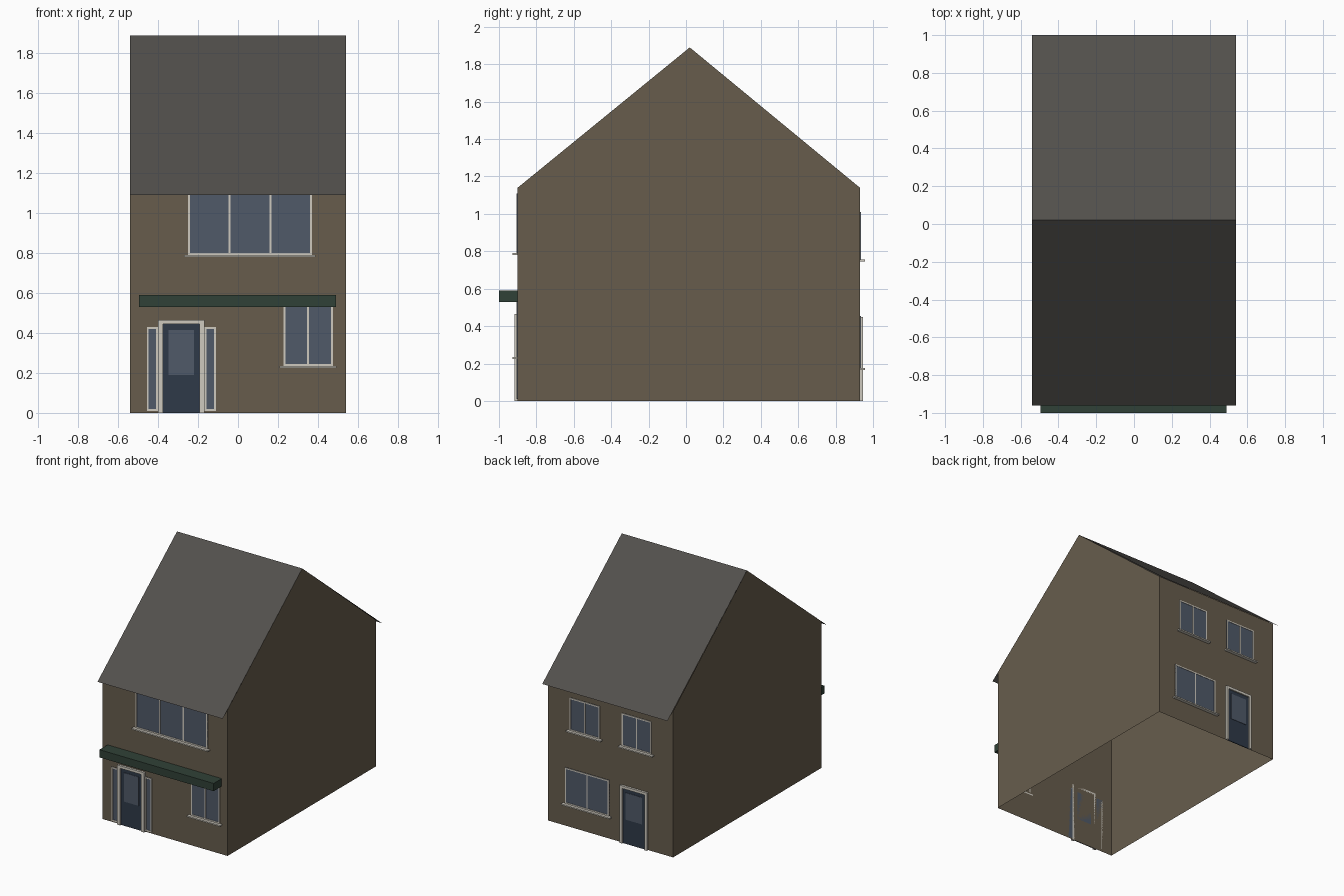
import bpy

if "Cube" in bpy.data.objects:
    bpy.data.objects.remove(bpy.data.objects["Cube"])


def material(name, rgb):
    m = bpy.data.materials.new(name)
    m.diffuse_color = (*rgb, 1)
    m.use_nodes = True
    m.node_tree.nodes["Principled BSDF"].inputs["Base Color"].default_value = m.diffuse_color
    return m


BRICK = material("brick", (0.135, 0.108, 0.073))
SLATE = material("slate", (0.085, 0.08, 0.073))
TRIM = material("white_trim", (0.62, 0.59, 0.52))
GLASS = material("glass", (0.08, 0.1, 0.14))
DOOR = material("door_paint", (0.028, 0.042, 0.066))
GREEN = material("canopy_green", (0.03, 0.053, 0.038))

W = 0.54                       # half width
FRONT, BACK = -0.90, 0.93      # wall planes
RIDGE_Y, RIDGE_Z = 0.02, 1.89


def mesh(name, verts, faces, mat):
    me = bpy.data.meshes.new(name)
    me.from_pydata(verts, [], faces)
    me.materials.append(mat)
    ob = bpy.data.objects.new(name, me)
    bpy.context.collection.objects.link(ob)
    return ob


def boxes(name, wall, parts, mat):
    """Boxes (x0, x1, z0, z1, depth) standing out from a wall plane."""
    out = -1 if wall < 0 else 1
    verts, faces = [], []
    for x0, x1, z0, z1, depth in parts:
        n = len(verts)
        ya, yb = sorted((wall, wall + out * depth))
        verts += [(x, y, z) for z in (z0, z1)
                  for x, y in ((x0, ya), (x1, ya), (x1, yb), (x0, yb))]
        faces += [tuple(n + i for i in f) for f in
                  ((3, 2, 1, 0), (4, 5, 6, 7), (0, 1, 5, 4),
                   (1, 2, 6, 5), (2, 3, 7, 6), (3, 0, 4, 7))]
    return mesh(name, verts, faces, mat)


def window(name, wall, x0, x1, z0, z1, panes=1, sill=True):
    t, d = 0.01, 0.006
    boxes(name + "_glass", wall, [(x0, x1, z0, z1, 0.003)], GLASS)
    bars = [(x0, x1, z0, z0 + t, d), (x0, x1, z1 - t, z1, d)]
    for i in range(panes + 1):
        c = x0 + t / 2 + (x1 - x0 - t) * i / panes
        bars.append((c - t / 2, c + t / 2, z0 + t, z1 - t, d))
    boxes(name + "_frame", wall, bars, TRIM)
    if sill:
        boxes(name + "_sill", wall,
              [(x0 - 0.02, x1 + 0.018, z0 - 0.01, z0, 0.027)], TRIM)


def door(name, wall, x0, x1, top, t):
    boxes(name + "_frame", wall,
          [(x0, x0 + t, 0, top, 0.017), (x1 - t, x1, 0, top, 0.017),
           (x0 + t, x1 - t, top - 0.02, top, 0.017)], TRIM)
    boxes(name + "_leaf", wall, [(x0 + t, x1 - t, 0, top - 0.02, 0.006)], DOOR)
    boxes(name + "_light", wall,
          [(x0 + t + 0.027, x1 - t - 0.027, 0.19, top - 0.05, 0.009)], GLASS)


# Walls: gabled shell, open underneath
profile = [(FRONT, 0), (BACK, 0), (BACK, 1.14), (RIDGE_Y, RIDGE_Z), (FRONT, 1.14)]
mesh("walls", [(x, y, z) for x in (-W, W) for y, z in profile],
     [(4, 3, 2, 1, 0), (5, 6, 7, 8, 9), (0, 5, 9, 4), (1, 2, 7, 6)], BRICK)

# Roof: two thin sheets with overhanging eaves
eaves = [(-0.96, 1.092), (RIDGE_Y, RIDGE_Z), (1.0, 1.09)]
mesh("roof", [(x, y, z) for x in (-W, W) for y, z in eaves],
     [(0, 3, 4, 1), (1, 4, 5, 2)], SLATE)

# Front
boxes("canopy", FRONT, [(-0.495, 0.49, 0.53, 0.59, 0.1)], GREEN)
window("front_upper_window", FRONT, -0.25, 0.37, 0.79, 1.11, 3)
window("front_lower_window", FRONT, 0.227, 0.475, 0.235, 0.54, 2)
window("left_sidelight", FRONT, -0.457, -0.40, 0.01, 0.43, sill=False)
window("right_sidelight", FRONT, -0.168, -0.11, 0.01, 0.43, sill=False)
door("front_door", FRONT, -0.40, -0.168, 0.465, 0.025)

# Back
window("back_upper_window_a", BACK, 0.09, 0.35, 0.755, 1.01, 2)
window("back_upper_window_b", BACK, -0.355, -0.10, 0.755, 1.01, 2)
window("back_lower_window", BACK, 0.01, 0.39, 0.175, 0.455, 2)
door("back_door", BACK, -0.325, -0.09, 0.45, 0.02)
